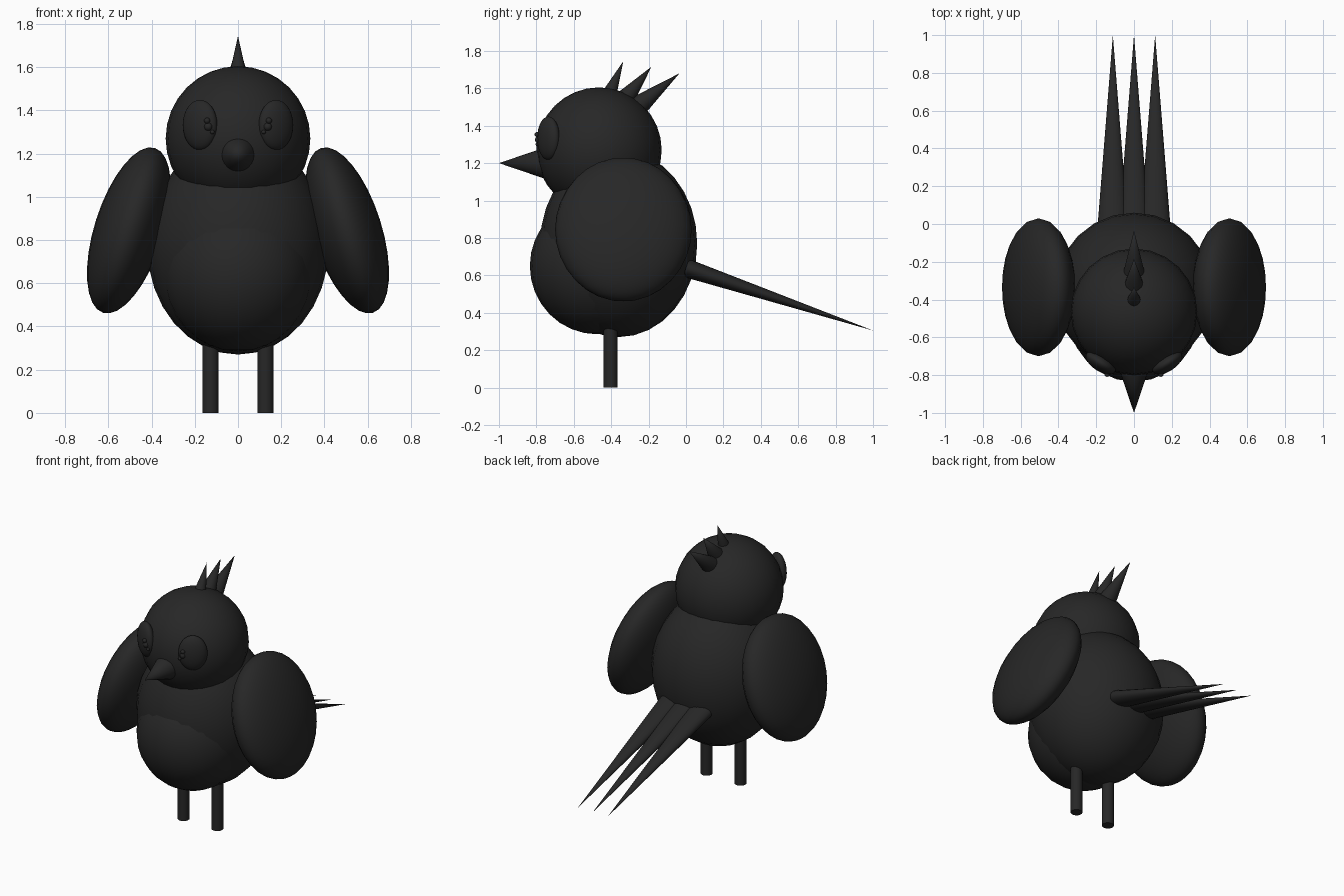
import bpy
import math
from mathutils import Vector, Matrix

if "Cube" in bpy.data.objects:
    bpy.data.objects.remove(bpy.data.objects["Cube"], do_unlink=True)

black = bpy.data.materials.new("soft black")
black.use_nodes = True
colour = (0.02, 0.02, 0.02, 1)
black.diffuse_color = colour
black.node_tree.nodes["Principled BSDF"].inputs["Base Color"].default_value = colour


def finish(name):
    ob = bpy.context.object
    ob.name = name
    ob.data.materials.append(black)
    bpy.ops.object.shade_smooth_by_angle(angle=math.radians(40))
    return ob


def ball(name, centre, radii, rotation=(0, 0, 0), segments=24, rings=16):
    bpy.ops.mesh.primitive_uv_sphere_add(segments=segments, ring_count=rings, radius=1,
                                         location=centre, rotation=rotation)
    bpy.context.object.scale = radii
    return finish(name)


def spike(name, base, tip, width, depth=None, sides=20):
    """Cone from base to tip; width is its half size in x, depth the other way."""
    base, tip = Vector(base), Vector(tip)
    axis = (tip - base).normalized()
    side = Vector((1, 0, 0))
    side = (side - axis * side.dot(axis)).normalized()
    bpy.ops.mesh.primitive_cone_add(vertices=sides, radius1=1, radius2=0, depth=1)
    ob = bpy.context.object
    turn = Matrix((side, axis.cross(side), axis)).transposed().to_4x4()
    size = Matrix.Diagonal((width, depth or width, (tip - base).length, 1))
    ob.matrix_world = Matrix.Translation((base + tip) / 2) @ turn @ size
    return finish(name)


# Body, belly and head
ball("body", (0, -0.36, 0.77), (0.42, 0.42, 0.5))
ball("belly", (0, -0.475, 0.65), (0.35, 0.36, 0.365))
ball("head", (0, -0.465, 1.27), (0.335, 0.335, 0.335))

# Beak
spike("beak", (0, -0.75, 1.2), (0, -1, 1.2), 0.085)

# Paired parts
for s, label in ((1, "left"), (-1, "right")):
    ball(label + "_wing", (0.505 * s, -0.335, 0.845), (0.16, 0.365, 0.4),
         (0, math.radians(-17.5 * s), 0))

    # Eye turned outwards, with a pupil and glints towards the beak
    yaw = math.radians(32 * s)
    eye = Vector((0.176 * s, -0.735, 1.333))
    ball(label + "_eye", eye, (0.09, 0.045, 0.116), (0, 0, yaw))
    turn = Matrix.Rotation(yaw, 3, 'Z')
    for part, u, n, z, r in (("pupil", -0.06, 0.024, -0.008, 0.02),
                             ("upper_glint", -0.06, 0.034, 0.02, 0.014),
                             ("lower_glint", -0.08, 0.02, -0.033, 0.01)):
        ball(f"{label}_{part}", eye + turn @ Vector((u * s, -n, z)), (r, r, r),
             segments=12, rings=8)

    # Leg
    bpy.ops.mesh.primitive_cylinder_add(vertices=20, radius=0.037, depth=0.4,
                                        location=(0.127 * s, -0.403, 0.2))
    finish(label + "_leg")

# Crest feathers, front to back
for name, base, tip, r in (("front", (-0.405, 1.58), (-0.335, 1.745), 0.037),
                           ("middle", (-0.32, 1.55), (-0.185, 1.715), 0.05),
                           ("back", (-0.25, 1.51), (-0.035, 1.68), 0.055)):
    spike(name + "_crest_feather", (0, *base), (0, *tip), r)

# Tail feathers
for name, x in (("right", -0.112), ("middle", 0), ("left", 0.112)):
    spike(name + "_tail_feather", (x, 0, 0.64), (x, 1, 0.305), 0.08, 0.05)
